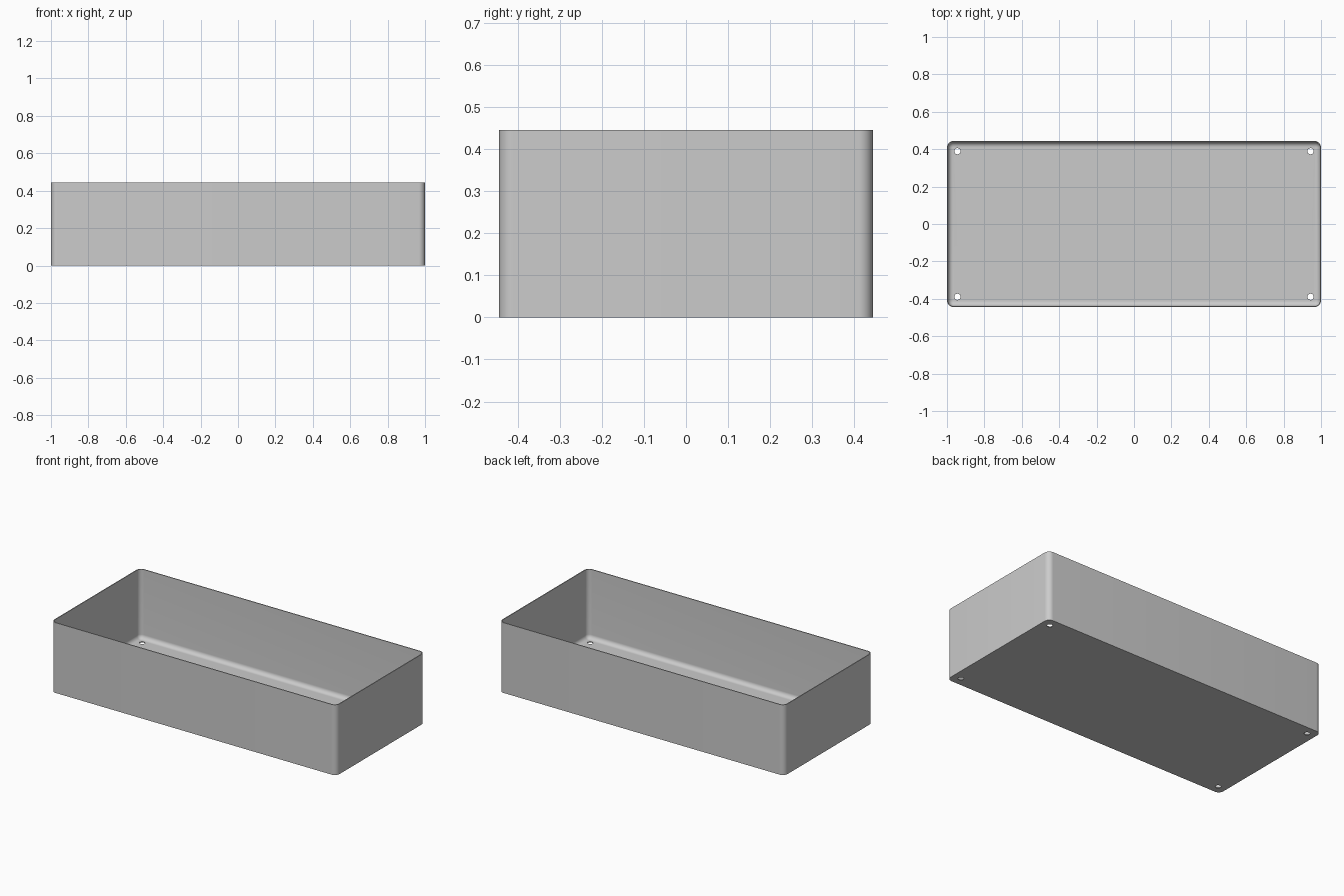
import bpy, bmesh, math

cube = bpy.data.objects.get("Cube")
if cube:
    bpy.data.objects.remove(cube, do_unlink=True)

HALF_X, HALF_Y, HEIGHT = 1.0, 0.444, 0.445
WALL, CORNER, FILLET = 0.0056, 0.034, 0.027
HOLE_X, HOLE_Y, HOLE_R = 0.944, 0.389, 0.0165
STEPS = 10

grey = bpy.data.materials.new("light grey")
grey.use_nodes = True
colour = (0.6, 0.6, 0.6, 1)
grey.diffuse_color = colour
grey.node_tree.nodes["Principled BSDF"].inputs["Base Color"].default_value = colour


def ring(bm, inset, z):
    """Rounded rectangle of vertices, moved in from the outer outline."""
    r = CORNER - inset
    verts = []
    for quarter, (sx, sy) in enumerate([(1, 1), (-1, 1), (-1, -1), (1, -1)]):
        for i in range(STEPS + 1):
            a = (quarter + i / STEPS) * math.pi / 2
            verts.append(bm.verts.new((sx * (HALF_X - CORNER) + r * math.cos(a),
                                       sy * (HALF_Y - CORNER) + r * math.sin(a), z)))
    return verts


# Tray: outer wall, rim, inner wall, rounded inner base edge, floor
profile = [(0, 0), (0, HEIGHT), (WALL, HEIGHT)]
for i in range(STEPS + 1):
    a = i / STEPS * math.pi / 2
    profile.append((WALL + FILLET * (1 - math.cos(a)),
                    WALL + FILLET * (1 - math.sin(a))))
bm = bmesh.new()
rings = [ring(bm, inset, z) for inset, z in profile]
for low, high in zip(rings, rings[1:]):
    for i in range(len(low)):
        j = (i + 1) % len(low)
        bm.faces.new((low[i], low[j], high[j], high[i]))
bm.faces.new(rings[0][::-1])
bm.faces.new(rings[-1])
bmesh.ops.recalc_face_normals(bm, faces=bm.faces)
mesh = bpy.data.meshes.new("tray")
bm.to_mesh(mesh)
bm.free()
mesh.materials.append(grey)
tray = bpy.data.objects.new("tray", mesh)
bpy.context.collection.objects.link(tray)

# Corner holes through the floor
for sx in (-1, 1):
    for sy in (-1, 1):
        bpy.ops.mesh.primitive_cylinder_add(vertices=32, radius=HOLE_R, depth=0.2,
                                            location=(sx * HOLE_X, sy * HOLE_Y, 0))
        cutter = bpy.context.object
        cutter.name = "hole_cutter"
        cutter.hide_render = True
        cutter.data.materials.append(grey)
        cut = tray.modifiers.new("hole", "BOOLEAN")
        cut.object = cutter
        cut.operation = "DIFFERENCE"
        cut.solver = "EXACT"
        bpy.context.view_layer.objects.active = tray
        bpy.ops.object.modifier_apply(modifier=cut.name)
        bpy.data.objects.remove(cutter, do_unlink=True)

# Smooth bends with crisp rim, base and hole edges
bpy.ops.object.select_all(action="DESELECT")
tray.select_set(True)
bpy.context.view_layer.objects.active = tray
bpy.ops.object.shade_smooth_by_angle(angle=math.radians(30))
